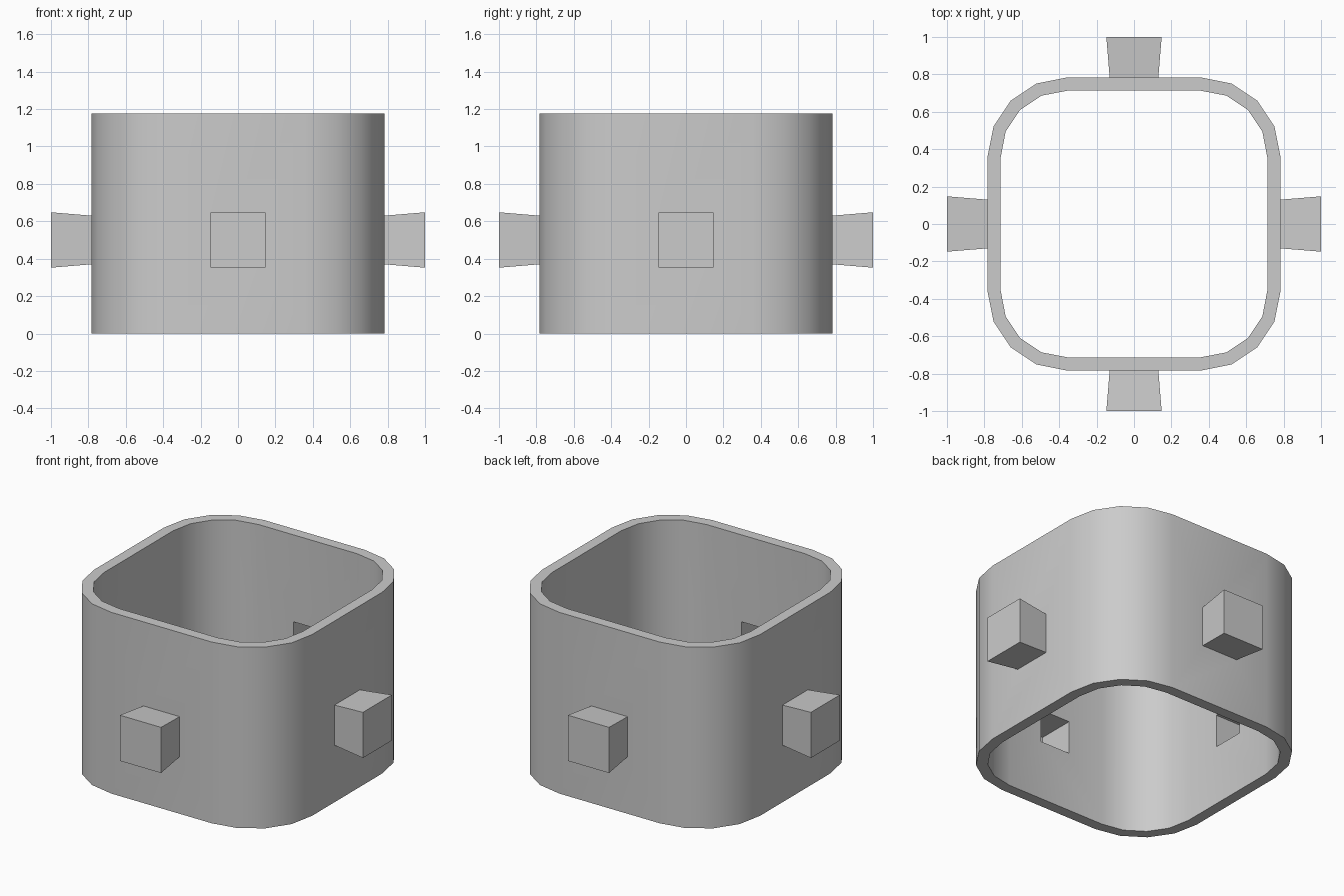
import bpy, bmesh, math
from mathutils import Matrix

if "Cube" in bpy.data.objects:
    bpy.data.objects.remove(bpy.data.objects["Cube"])

HEIGHT = 1.175
FLAT, RADIUS = 0.36, 0.423      # half width of flat side, corner radius
WALL = FLAT + RADIUS
PEG_Z = 0.5

bm = bmesh.new()


def square(half, y):
    return [bm.verts.new((sx * half, -y, PEG_Z + sz * half))
            for sx, sz in ((-1, -1), (1, -1), (1, 1), (-1, 1))]


def bridge(a, b):
    for i in range(4):
        j = (i + 1) % 4
        bm.faces.new((a[i], a[j], b[j], b[i]))


def quarter(angle):
    start = len(bm.verts)
    # flat wall panel with a square opening pushed out into a flared hollow peg
    panel = [bm.verts.new((x, -WALL, z)) for x, z in
             ((-FLAT, 0), (FLAT, 0), (FLAT, HEIGHT), (-FLAT, HEIGHT))]
    root = square(0.13, WALL)
    tip = square(0.148, 1.0)
    bridge(panel, root)
    bridge(root, tip)
    bm.faces.new(tip)
    # rounded corner in four flat steps
    low, high = panel[1], panel[2]
    for i in range(1, 5):
        t = math.radians(-90 + 22.5 * i)
        x, y = FLAT + RADIUS * math.cos(t), -FLAT + RADIUS * math.sin(t)
        nlow, nhigh = bm.verts.new((x, y, 0)), bm.verts.new((x, y, HEIGHT))
        bm.faces.new((low, nlow, nhigh, high))
        low, high = nlow, nhigh
    bm.verts.ensure_lookup_table()
    bmesh.ops.rotate(bm, verts=bm.verts[start:],
                     matrix=Matrix.Rotation(angle, 3, 'Z'))


for k in range(4):
    quarter(k * math.pi / 2)
bmesh.ops.remove_doubles(bm, verts=bm.verts, dist=0.0005)

mesh = bpy.data.meshes.new("pegged_collar")
bm.to_mesh(mesh)
bm.free()
collar = bpy.data.objects.new("pegged_collar", mesh)
bpy.context.collection.objects.link(collar)
bpy.context.view_layer.objects.active = collar
collar.select_set(True)

# wall thickness, inward
solid = collar.modifiers.new("thickness", 'SOLIDIFY')
solid.thickness = 0.07
solid.offset = -1
bpy.ops.object.modifier_apply(modifier=solid.name)
bpy.ops.object.shade_smooth_by_angle(angle=math.radians(30))
